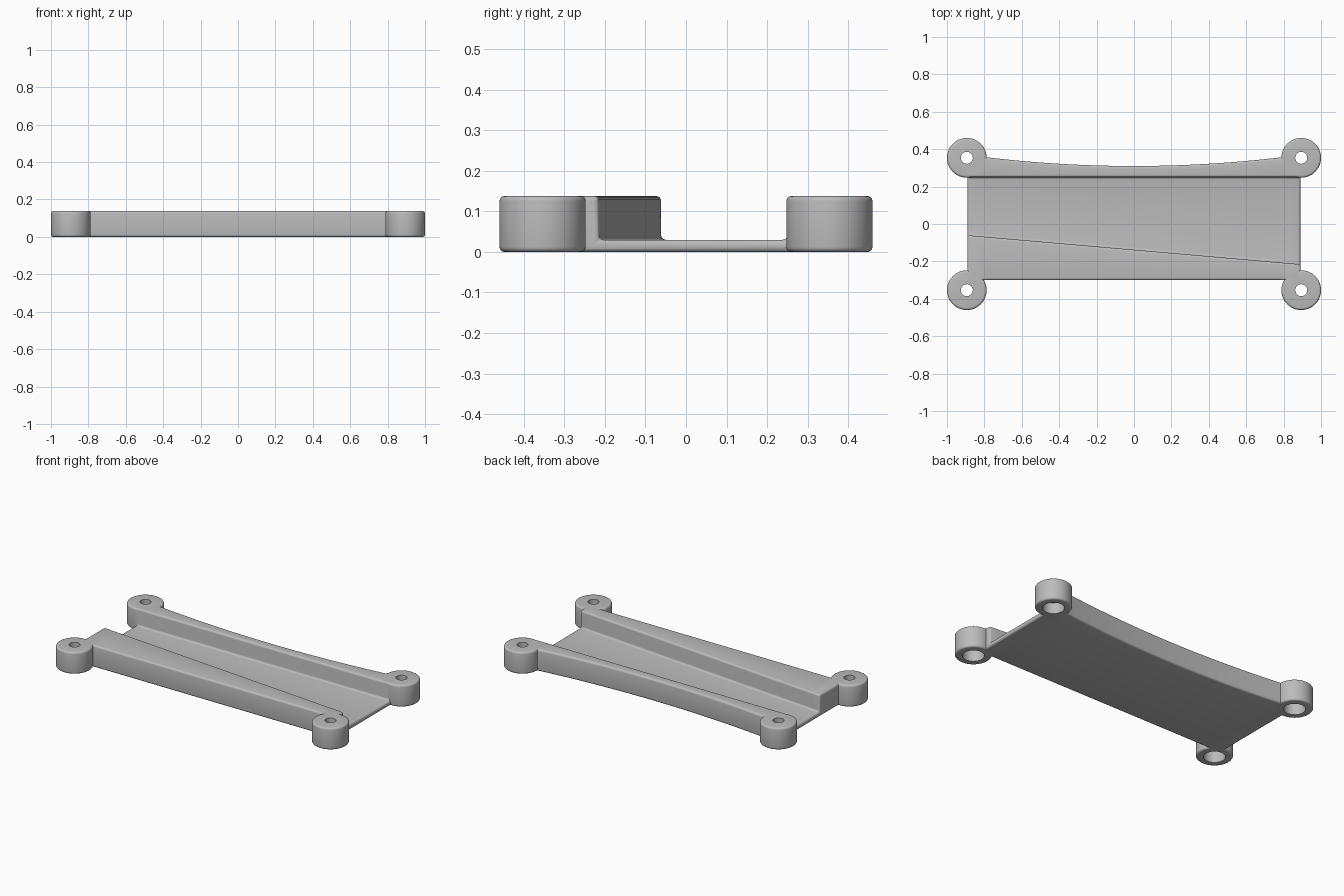
import bpy
import bmesh
from mathutils import Matrix, Vector

if "Cube" in bpy.data.objects:
    bpy.data.objects.remove(bpy.data.objects["Cube"], do_unlink=True)

HEIGHT, FLOOR, HALF = 0.138, 0.03, 0.89
POST_X, POST_Y, POST_R = 0.894, 0.354, 0.106

grey = bpy.data.materials.new("plain grey")
grey.use_nodes = True
grey.diffuse_color = (0.5, 0.5, 0.5, 1)
grey.node_tree.nodes["Principled BSDF"].inputs["Base Color"].default_value = (0.5, 0.5, 0.5, 1)


def finish(bm, name):
    bmesh.ops.recalc_face_normals(bm, faces=bm.faces)
    mesh = bpy.data.meshes.new(name)
    bm.to_mesh(mesh)
    bm.free()
    mesh.materials.append(grey)
    obj = bpy.data.objects.new(name, mesh)
    bpy.context.collection.objects.link(obj)
    return obj


def cylinder(bm, x, y, z0, z1, radius):
    return bmesh.ops.create_cone(
        bm, cap_ends=True, segments=64, radius1=radius, radius2=radius,
        depth=z1 - z0, matrix=Matrix.Translation((x, y, (z0 + z1) / 2)))["verts"]


def apply(obj, mod):
    bpy.context.view_layer.objects.active = obj
    bpy.ops.object.modifier_apply(modifier=mod.name)


def boolean(obj, other, operation):
    mod = obj.modifiers.new(operation.lower(), "BOOLEAN")
    mod.operation, mod.solver, mod.object = operation, "EXACT", other
    apply(obj, mod)
    bpy.data.objects.remove(other, do_unlink=True)


def section(x):
    # Channel outline: tapering front wall, floor, hollow-curved back wall
    taper = -0.138 - 0.087 * x
    back = 0.31 + 0.075 * x * x
    return [(-0.3, 0), (-0.3, HEIGHT), (taper, HEIGHT), (taper, FLOOR),
            (0.25, FLOOR), (0.25, HEIGHT), (back, HEIGHT), (back, 0)]


# Channel tray, lofted along x
bm = bmesh.new()
STEPS = 32
rings = []
for i in range(STEPS + 1):
    x = -HALF + 2 * HALF * i / STEPS
    rings.append([bm.verts.new((x, y, z)) for y, z in section(x)])
for a, b in zip(rings, rings[1:]):
    for j in range(len(a)):
        k = (j + 1) % len(a)
        bm.faces.new((a[j], a[k], b[k], b[j]))
bm.faces.new(rings[0])
bm.faces.new(rings[-1])
tray = finish(bm, "channel_tray")
bevel = tray.modifiers.new("rounded edges", "BEVEL")
bevel.width, bevel.segments = 0.012, 4
bevel.limit_method, bevel.angle_limit = "ANGLE", 0.7
apply(tray, bevel)

# Corner posts with rounded rims, then stepped screw holes
corners = [(sx * POST_X, sy * POST_Y) for sx in (-1, 1) for sy in (-1, 1)]
for x, y in corners:
    bm = bmesh.new()
    cylinder(bm, x, y, 0, HEIGHT, POST_R)
    rims = [e for e in bm.edges if abs(e.verts[0].co.z - e.verts[1].co.z) < 0.001]
    bmesh.ops.bevel(bm, geom=rims, offset=0.012, segments=4, profile=0.5,
                    affect="EDGES")
    boolean(tray, finish(bm, "corner_post"), "UNION")
for radius, top in ((0.032, HEIGHT + 0.1), (0.062, 0.07)):
    for x, y in corners:
        bm = bmesh.new()
        cylinder(bm, x, y, -0.1, top, radius)
        boolean(tray, finish(bm, "hole_cutter"), "DIFFERENCE")

# Smooth shading with crisp edges
bpy.ops.object.select_all(action="DESELECT")
tray.select_set(True)
bpy.context.view_layer.objects.active = tray
bpy.ops.object.shade_smooth_by_angle(angle=0.6)
